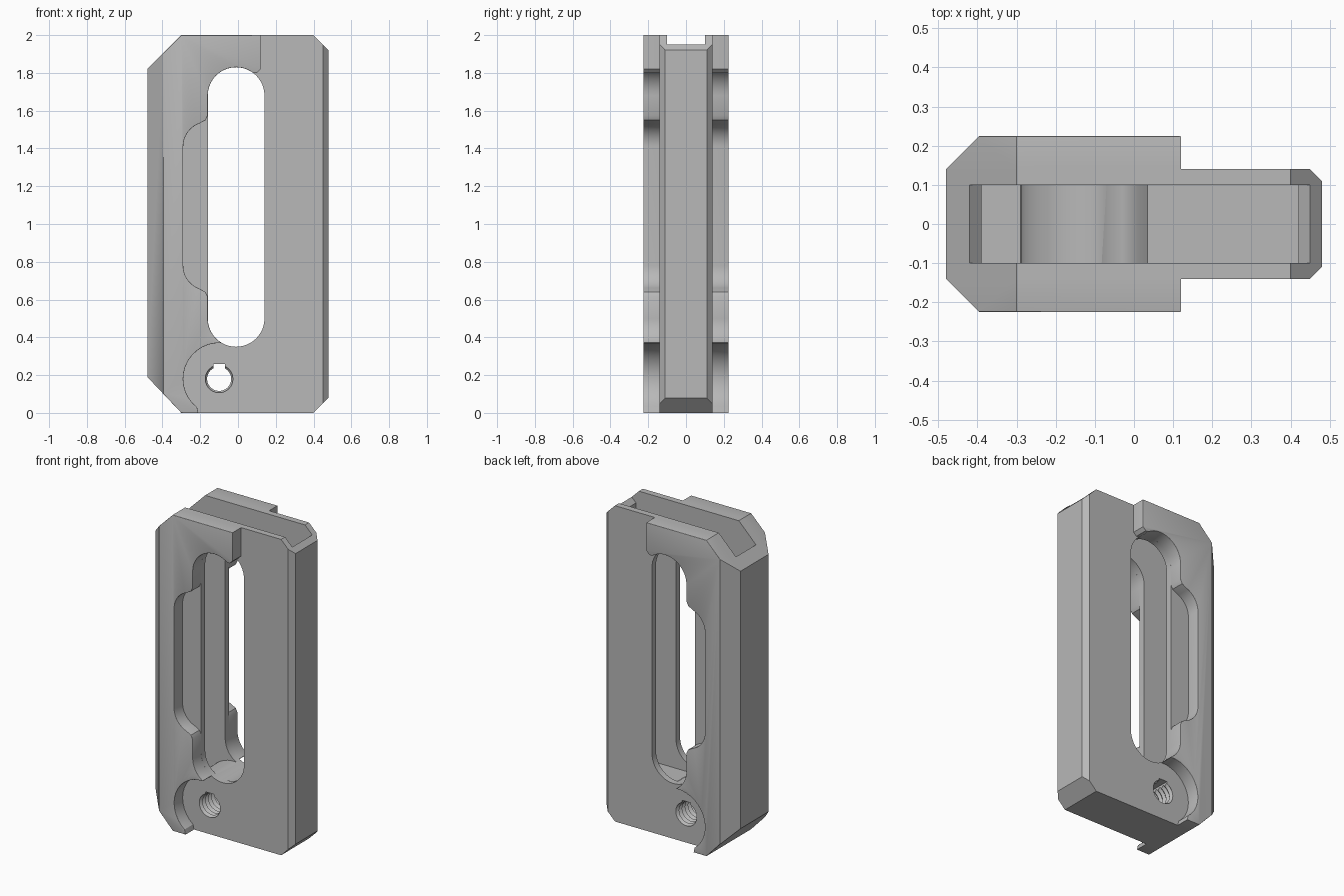
import bpy
import bmesh
from math import sin, cos, pi, radians
from mathutils import Vector

if "Cube" in bpy.data.objects:
    bpy.data.objects.remove(bpy.data.objects["Cube"])

CORE, SIDE, SLOT = 0.14, 0.225, 0.10     # half depths
HOLE = (-0.10, 0.18)                     # pivot hole centre
WIN_X, WIN_R = -0.01, 0.15               # window centre line and radius
WIN_LOW, WIN_HIGH = 0.50, 1.68

grey = bpy.data.materials.new("plain_grey")
grey.use_nodes = True
grey.diffuse_color = (0.48, 0.48, 0.48, 1)
bsdf = grey.node_tree.nodes["Principled BSDF"]
bsdf.inputs["Base Color"].default_value = grey.diffuse_color
bsdf.inputs["Roughness"].default_value = 0.6


def arc(cx, cz, r, a0, a1, steps=14):
    angles = [radians(a0 + (a1 - a0) * i / steps) for i in range(steps + 1)]
    return [(cx + r * cos(a), cz + r * sin(a)) for a in angles]


def loft(rings):
    """Skin a list of (outline, y) sections and cap both ends."""
    bm = bmesh.new()
    loops = [[bm.verts.new((x, y, z)) for x, z in pts] for pts, y in rings]
    for a, b in zip(loops, loops[1:]):
        for i in range(len(a)):
            j = (i + 1) % len(a)
            bm.faces.new((a[i], a[j], b[j], b[i]))
    bm.faces.new(loops[0])
    bm.faces.new(loops[-1])
    bmesh.ops.recalc_face_normals(bm, faces=bm.faces)
    return bm


def slice_off(bm, point, normal):
    geom = bm.verts[:] + bm.edges[:] + bm.faces[:]
    cut = bmesh.ops.bisect_plane(bm, geom=geom, plane_co=point, plane_no=normal,
                                 clear_outer=True)["geom_cut"]
    edges = [e for e in cut if isinstance(e, bmesh.types.BMEdge)]
    bmesh.ops.contextual_create(bm, geom=edges)
    bmesh.ops.recalc_face_normals(bm, faces=bm.faces)


def make(name, bm):
    mesh = bpy.data.meshes.new(name)
    bm.to_mesh(mesh)
    bm.free()
    mesh.materials.append(grey)
    obj = bpy.data.objects.new(name, mesh)
    bpy.context.collection.objects.link(obj)
    return obj


def activate(obj):
    bpy.ops.object.select_all(action='DESELECT')
    obj.select_set(True)
    bpy.context.view_layer.objects.active = obj


def carve(obj, bm):
    cutter = make("cutter", bm)
    cutter.hide_render = True
    mod = obj.modifiers.new("carve", 'BOOLEAN')
    mod.operation, mod.solver, mod.object = 'DIFFERENCE', 'EXACT', cutter
    activate(obj)
    bpy.ops.object.modifier_apply(modifier=mod.name)
    bpy.data.objects.remove(cutter)


# Core body: chamfered slab with its two right-hand edges cut back
left_low, left_high = [(-0.30, 0), (-0.48, 0.19)], [(-0.48, 1.82), (-0.30, 2)]
outline = left_low + left_high + [(0.40, 2), (0.48, 1.92), (0.48, 0.08), (0.40, 0)]
bm = loft([(outline, -CORE), (outline, CORE)])
for s in (-1, 1):
    slice_off(bm, Vector((0.45, s * CORE, 0)), Vector((1, s, 0)))
core = make("core_body", bm)

# Inner channel, open at the top, with a round pivot boss on its floor
boss = arc(*HOLE, 0.19, 180, 45)
channel = [(-0.39, HOLE[1])] + boss + [
    (0.42, boss[-1][1]), (0.42, 1.92), (0.45, 1.95), (0.45, 2.1),
    (-0.42, 2.1), (-0.42, 1.88), (-0.39, 1.85)]
carve(core, loft([(channel, -SLOT), (channel, SLOT)]))

# Long window through both walls
window = arc(WIN_X, WIN_HIGH, WIN_R, 0, 180, 24) + arc(WIN_X, WIN_LOW, WIN_R, 180, 360, 24)
carve(core, loft([(window, -0.3), (window, 0.3)]))

# Threaded pivot hole with a small key notch above it
threads = 10
rings = []
for i in range(2 * threads + 1):
    y = -0.15 + 0.3 * i / (2 * threads)
    rings.append((arc(*HOLE, 0.078 if i % 2 else 0.064, 0, 345, 23), y))
carve(core, loft(rings))
nx, nz = HOLE
notch = [(nx - 0.03, nz), (nx + 0.03, nz), (nx + 0.03, nz + 0.08), (nx - 0.03, nz + 0.08)]
carve(core, loft([(notch, -0.15), (notch, 0.15)]))

# Raised side plates: finger recess, window edge and pivot pocket on the inner rim
rim = [(0.12, 2), (0.12, 1.82), (0.10, 1.80)]
rim += arc(WIN_X, WIN_HIGH, WIN_R, 53, 180)
rim += [(-0.16, 1.575), (-0.172, 1.55)]
rim += arc(-0.16, 1.41, 0.13, 110, 180)
rim += arc(-0.16, 0.78, 0.13, 180, 250)
rim += [(-0.172, 0.64), (-0.16, 0.615)]
rim += arc(WIN_X, WIN_LOW, WIN_R, 180, 238)
rim += arc(*HOLE, 0.19, 87, 232)
rim += [(-0.21, 0)]
plate = rim + left_low + left_high

plates = []
for name, s in (("front_side_plate", -1), ("back_side_plate", 1)):
    bm = loft([(plate, s * CORE), (plate, s * SIDE)])
    slice_off(bm, Vector((-0.48, s * CORE, 0)), Vector((-1, s, 0)))
    # Soften the outer rim, leaving the long left chamfer crisp
    soft = [e for e in bm.edges
            if all(abs(v.co.y) > SIDE - 0.001 for v in e.verts)
            and any(v.co.x > -0.38 for v in e.verts)]
    bmesh.ops.bevel(bm, geom=soft, offset=0.014, offset_type='OFFSET', segments=3,
                    profile=0.5, affect='EDGES', clamp_overlap=True)
    plates.append(make(name, bm))

for obj in [core] + plates:
    activate(obj)
    bpy.ops.object.shade_smooth_by_angle(angle=radians(32))
